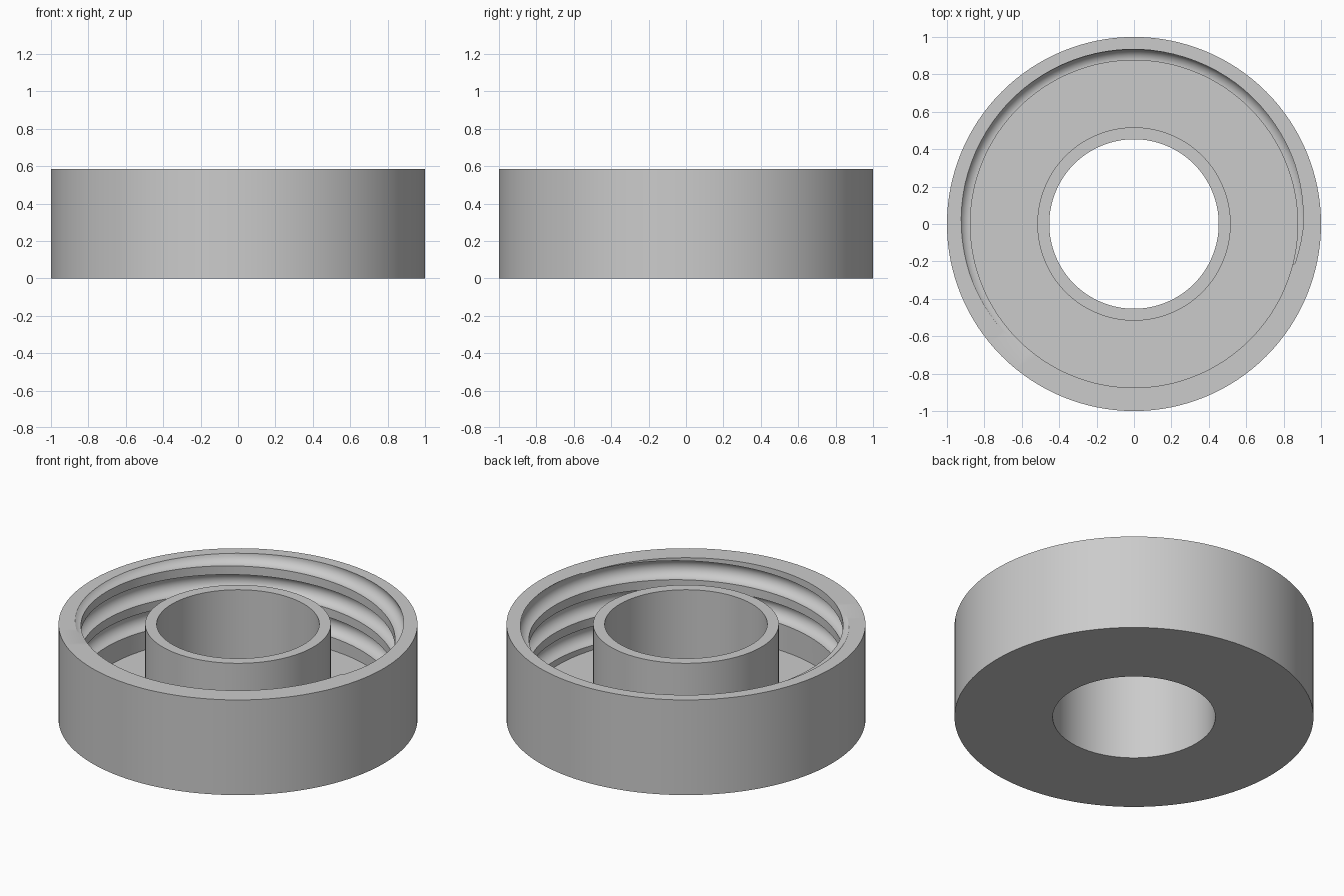
import bpy, bmesh
from math import sin, cos, pi, radians

cube = bpy.data.objects.get("Cube")
if cube:
    bpy.data.objects.remove(cube, do_unlink=True)

# Plain grey plastic
grey = bpy.data.materials.new("grey_plastic")
grey.use_nodes = True
grey.diffuse_color = (0.6, 0.6, 0.6, 1)
grey.node_tree.nodes["Principled BSDF"].inputs["Base Color"].default_value = (0.6, 0.6, 0.6, 1)


def loft(name, rings, closed):
    """Skin a list of point rings; close them in a loop or cap both ends."""
    bm = bmesh.new()
    loops = [[bm.verts.new(p) for p in ring] for ring in rings]
    pairs = list(zip(loops, loops[1:]))
    if closed:
        pairs.append((loops[-1], loops[0]))
    else:
        bm.faces.new(loops[0])
        bm.faces.new(loops[-1])
    for a, b in pairs:
        for i in range(len(a)):
            j = (i + 1) % len(a)
            bm.faces.new((a[i], a[j], b[j], b[i]))
    bmesh.ops.recalc_face_normals(bm, faces=bm.faces)
    mesh = bpy.data.meshes.new(name)
    bm.to_mesh(mesh)
    bm.free()
    mesh.materials.append(grey)
    obj = bpy.data.objects.new(name, mesh)
    bpy.context.collection.objects.link(obj)
    return obj


# Cap body: outer wall, floor and hollow central tube in one turned profile
height, floor = 0.585, 0.097
wall, tube, hole = 0.875, 0.517, 0.453
profile = [(hole, 0), (1, 0), (1, height), (wall, height), (wall, floor),
           (tube, floor), (tube, height), (hole, height)]
SEG = 128
body = loft("threaded_cap_body",
            [[(r * cos(2 * pi * s / SEG), r * sin(2 * pi * s / SEG), z) for r, z in profile]
             for s in range(SEG)], True)

# Thread cutter: round section swept up a helix until it leaves the rim
pitch, groove, steps, sides = 0.17, 0.059, 96, 20
start, z0, turns = radians(-77), 0.157, 2.95
rings = []
for s in range(int(turns * steps) + 1):
    a = start + 2 * pi * s / steps
    ring = []
    for k in range(sides):
        t = 2 * pi * (k + 0.5) / sides
        r = wall + 0.001 + groove * cos(t)
        ring.append((r * cos(a), r * sin(a), z0 + pitch * s / steps + groove * sin(t)))
    rings.append(ring)
cutter = loft("thread_cutter", rings, False)
cutter.hide_render = True

# Cut the thread groove, then drop the cutter
mod = body.modifiers.new("thread_groove", 'BOOLEAN')
mod.operation = 'DIFFERENCE'
mod.solver = 'EXACT'
mod.object = cutter
bpy.ops.object.select_all(action='DESELECT')
body.select_set(True)
bpy.context.view_layer.objects.active = body
bpy.ops.object.modifier_apply(modifier=mod.name)
bpy.data.objects.remove(cutter, do_unlink=True)
bpy.ops.object.shade_smooth_by_angle(angle=radians(30))
